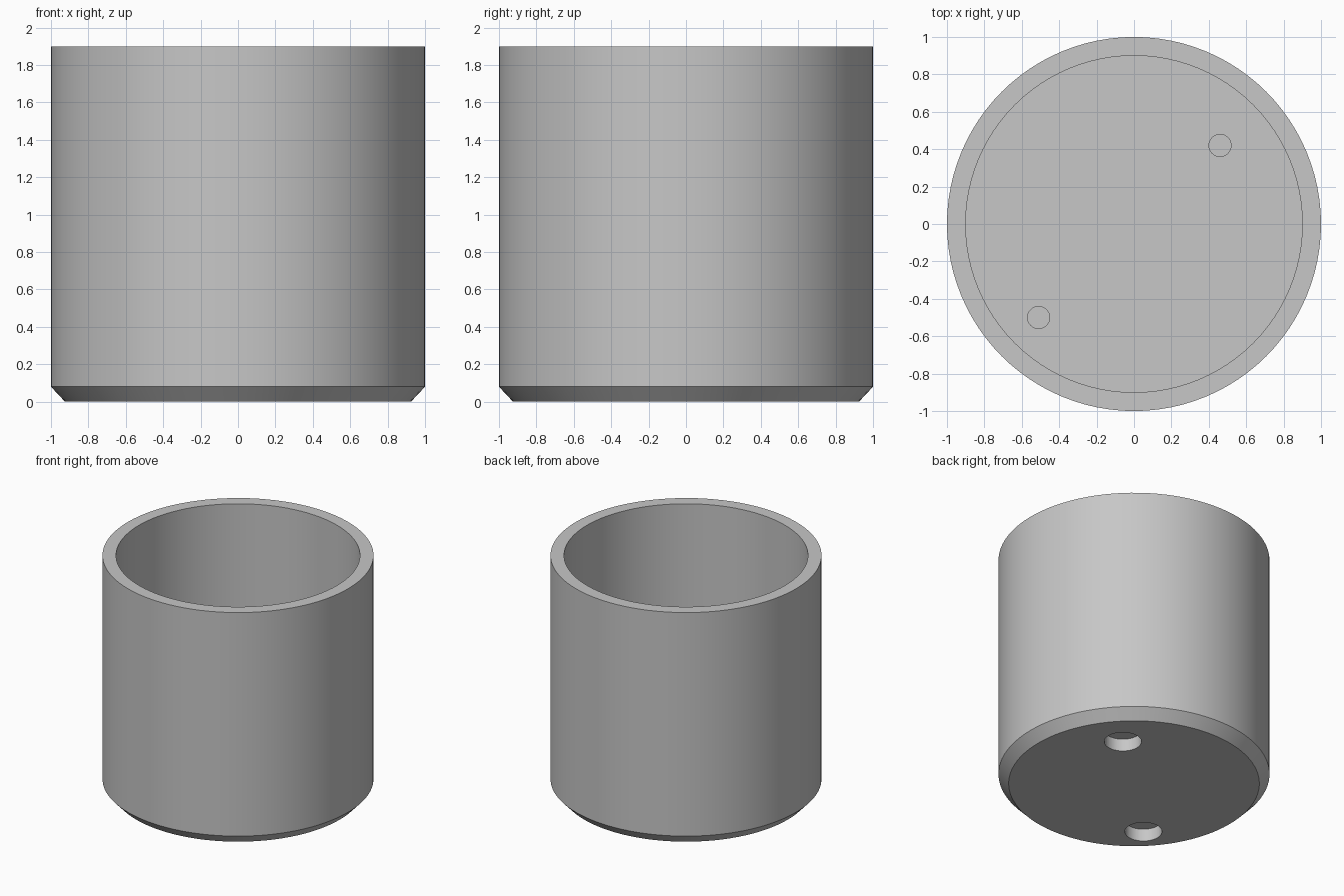
import bpy, bmesh, math

if "Cube" in bpy.data.objects:
    bpy.data.objects.remove(bpy.data.objects["Cube"])

SEGMENTS = 96
HOLES = [(0.46, 0.42), (-0.51, -0.50)]
FLOOR = 0.20        # inside floor height
RECESS = 0.10       # depth of the wide recess under each hole

grey = bpy.data.materials.new("plain_grey")
grey.diffuse_color = (0.57, 0.57, 0.57, 1)
grey.use_nodes = True
grey.node_tree.nodes["Principled BSDF"].inputs["Base Color"].default_value = grey.diffuse_color


def lathe(name, profile):
    """Turn an (r, z) profile, starting and ending on the axis, into a solid."""
    bm = bmesh.new()
    verts = [bm.verts.new((r, 0, z)) for r, z in profile]
    edges = [bm.edges.new(pair) for pair in zip(verts, verts[1:])]
    # the end points stay off the axis; their rings are capped afterwards
    bmesh.ops.spin(bm, geom=verts + edges, axis=(0, 0, 1), cent=(0, 0, 0),
                   angle=math.tau, steps=SEGMENTS)
    bmesh.ops.remove_doubles(bm, verts=bm.verts, dist=1e-5)
    bmesh.ops.holes_fill(bm, edges=[e for e in bm.edges if e.is_boundary], sides=0)
    bmesh.ops.recalc_face_normals(bm, faces=bm.faces)
    mesh = bpy.data.meshes.new(name)
    bm.to_mesh(mesh)
    bm.free()
    mesh.materials.append(grey)
    obj = bpy.data.objects.new(name, mesh)
    bpy.context.collection.objects.link(obj)
    return obj


def drill(target, name, radius, z0, z1, x, y):
    """Cut a round hole between two heights."""
    cutter = lathe(name, [(radius, z0), (radius, z1)])
    cutter.location = (x, y, 0)
    cutter.hide_render = True
    cutter.display_type = 'WIRE'
    mod = target.modifiers.new(name, 'BOOLEAN')
    mod.operation = 'DIFFERENCE'
    mod.solver = 'EXACT'
    mod.object = cutter


# Cup: chamfered foot, straight wall, flat rim, open inside
cup = lathe("cup", [(0.925, 0), (1.0, 0.08), (1.0, 1.9),
                    (0.9, 1.9), (0.9, FLOOR)])

# Wide recesses from below and narrow holes from above, a thin skin between
for i, (x, y) in enumerate(HOLES, 1):
    drill(cup, f"recess_cutter_{i}", 0.137, -0.1, RECESS, x, y)
    drill(cup, f"hole_cutter_{i}", 0.059, RECESS + 0.01, FLOOR + 0.1, x, y)

# Smooth walls with crisp rim, chamfer and hole edges
for obj in bpy.data.objects:
    obj.select_set(obj == cup)
bpy.context.view_layer.objects.active = cup
bpy.ops.object.shade_smooth_by_angle(angle=math.radians(30))
